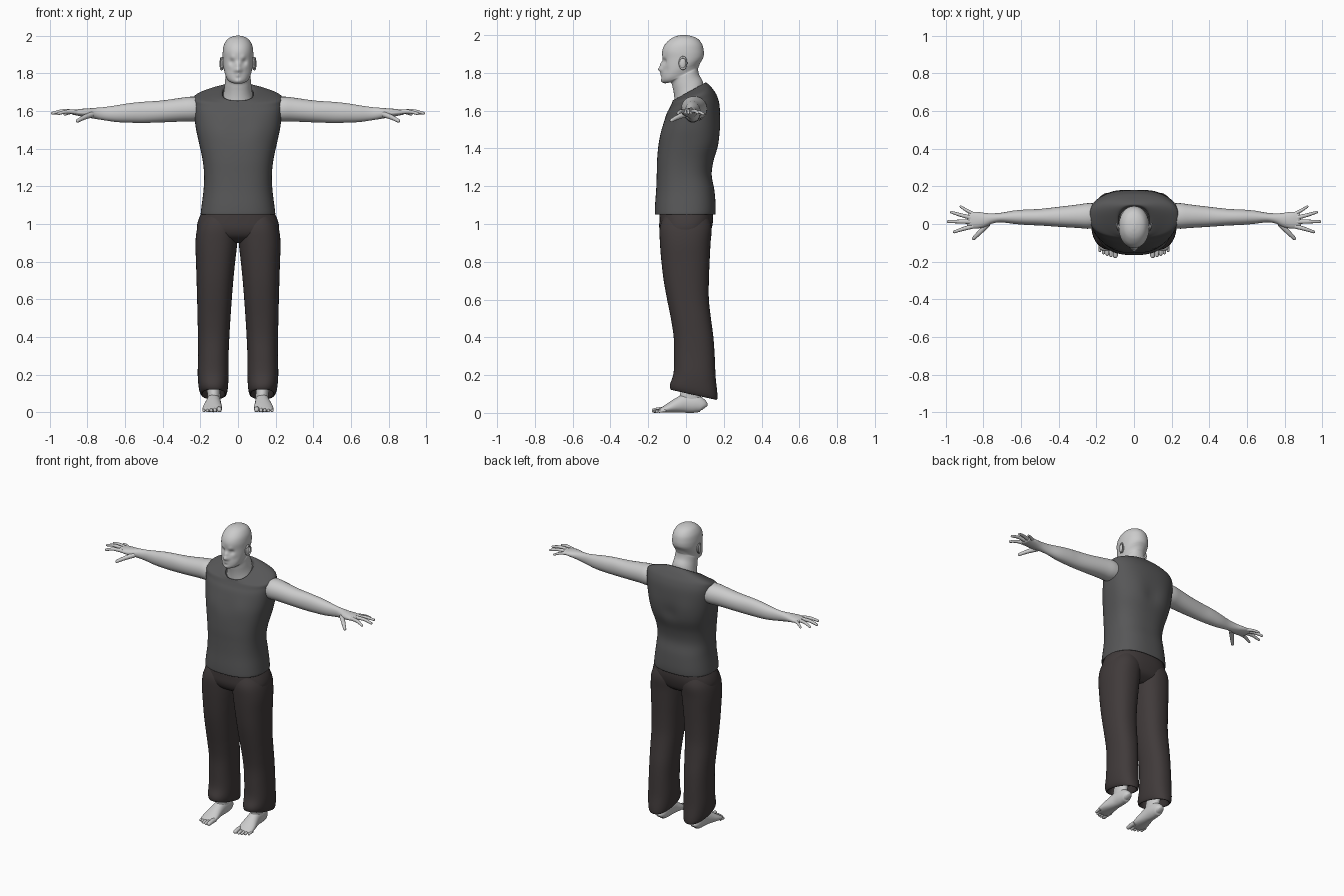
import bpy, bmesh, math
from mathutils import Vector


def material(name, rgb):
    m = bpy.data.materials.new(name)
    m.diffuse_color = (*rgb, 1)
    return m


SKIN = material("skin grey", (0.60, 0.60, 0.60))
SHIRT = material("shirt grey", (0.095, 0.095, 0.097))
TROUSER = material("trouser brown", (0.052, 0.043, 0.043))


def smooth_rows(rows, steps):
    """Catmull-Rom interpolation between rows of numbers."""
    out = []
    for i in range(len(rows) - 1):
        a, b, c, d = rows[max(i - 1, 0)], rows[i], rows[i + 1], rows[min(i + 2, len(rows) - 1)]
        for s in range(steps):
            t = s / steps
            out.append([0.5 * (2 * q + (r - p) * t + (2 * p - 5 * q + 4 * r - w) * t * t
                               + (3 * q - p - 3 * r + w) * t ** 3)
                        for p, q, r, w in zip(a, b, c, d)])
    return out + [list(rows[-1])]


def finish(name, bm, mat, mirror):
    bmesh.ops.recalc_face_normals(bm, faces=bm.faces)
    me = bpy.data.meshes.new(name)
    bm.to_mesh(me)
    bm.free()
    me.materials.append(mat)
    me.shade_smooth()
    me.set_sharp_from_angle(angle=math.radians(60))
    ob = bpy.data.objects.new(name, me)
    bpy.context.collection.objects.link(ob)
    if mirror:
        mod = ob.modifiers.new("mirror", 'MIRROR')
        mod.use_mirror_merge = False
    return ob


def skin_rings(name, rings, mat, mirror):
    bm = bmesh.new()
    vs = [[bm.verts.new(p) for p in r] for r in rings]
    n = len(vs[0])
    for a, b in zip(vs, vs[1:]):
        for i in range(n):
            bm.faces.new((a[i], a[(i + 1) % n], b[(i + 1) % n], b[i]))
    bm.faces.new(vs[0][::-1])
    bm.faces.new(vs[-1])
    return finish(name, bm, mat, mirror)


def outline(n, power):
    """Unit superellipse."""
    pts = []
    for i in range(n):
        c, s = math.cos(math.tau * i / n), math.sin(math.tau * i / n)
        pts.append((math.copysign(abs(c) ** (2 / power), c), math.copysign(abs(s) ** (2 / power), s)))
    return pts


def loft(name, rows, mat, power=2.0, n=40, steps=4, mirror=False):
    """Upright body; rows are z, x centre, half width, y front, y back, tilt."""
    rings = []
    for z, x, hx, yf, yb, tilt in smooth_rows(rows, steps):
        ring = []
        for c, s in outline(n, power):
            y = (yf + yb) / 2 + s * (yb - yf) / 2
            ring.append((x + c * hx, y, z + tilt * (y - 0.03)))
        rings.append(ring)
    return skin_rings(name, rings, mat, mirror)


def tube(name, rows, mat=SKIN, n=20, steps=4):
    """Mirrored limb along a path with a rounded tip; rows are x, y, z, side radius, up radius."""
    rows = smooth_rows(rows, steps)
    d = (Vector(rows[-1][:3]) - Vector(rows[-2][:3])).normalized()
    end, ra, rb = Vector(rows[-1][:3]), rows[-1][3], rows[-1][4]
    for f in (0.4, 0.75, 0.95):
        k = math.sqrt(1 - f * f)
        rows.append([*(end + d * f * min(ra, rb)), ra * k, rb * k])
    rings = []
    for i, r in enumerate(rows):
        t = (Vector(rows[min(i + 1, len(rows) - 1)][:3]) - Vector(rows[max(i - 1, 0)][:3])).normalized()
        side = t.cross(Vector((0, 0, 1))).normalized()
        up = side.cross(t)
        rings.append([Vector(r[:3]) + side * c * r[3] + up * s * r[4] for c, s in outline(n, 2.1)])
    return skin_rings(name, rings, mat, True)


def sculpt(ob, bumps):
    """Push the surface near a point along y; bumps are x, y, z, radius, push."""
    for x, y, z, rad, push in bumps:
        for sx in ({x, -x}):
            for v in ob.data.vertices:
                v.co.y += push * math.exp(-((v.co - Vector((sx, y, z))).length / rad) ** 2)


def ellipsoid(name, loc, size, mat=SKIN):
    bm = bmesh.new()
    bmesh.ops.create_uvsphere(bm, u_segments=20, v_segments=12, radius=1)
    for v in bm.verts:
        v.co = Vector(a * b for a, b in zip(v.co, size)) + Vector(loc)
    return finish(name, bm, mat, True)


# head and neck
head = loft("head", [
    (1.66, 0, .083, -.058, .093, .5), (1.72, 0, .074, -.062, .090, .5),
    (1.77, 0, .069, -.070, .070, .5), (1.803, 0, .066, -.080, .064, .5),
    (1.815, 0, .064, -.110, .068, .5), (1.830, 0, .069, -.126, .075, .47),
    (1.845, 0, .075, -.129, .083, .38), (1.862, 0, .079, -.127, .090, .25),
    (1.885, 0, .081, -.124, .094, .1), (1.915, 0, .081, -.126, .094, 0),
    (1.950, 0, .075, -.112, .086, 0), (1.978, 0, .059, -.084, .065, 0),
    (1.993, 0, .037, -.056, .036, 0), (2.0, 0, .010, -.028, .004, 0)],
    SKIN, power=2.1, n=80, steps=6)

# nose, sockets, brows, lips and chin
sculpt(head, [
    (0, -.126, 1.820, .015, -.022), (0, -.125, 1.845, .013, -.012),
    (.012, -.125, 1.816, .010, -.006), (.031, -.112, 1.860, .016, .012),
    (.028, -.118, 1.884, .015, -.005), (0, -.128, 1.790, .013, -.006),
    (0, -.128, 1.776, .009, .004), (0, -.125, 1.757, .018, -.006),
    (.045, -.10, 1.815, .022, .004)])
ellipsoid("eyeball", (.031, -.093, 1.860), (.014, .012, .010))

# ears: a flat body with a raised rim
ellipsoid("ear", (.083, -.018, 1.850), (.010, .018, .032))
bpy.ops.mesh.primitive_torus_add(major_radius=.027, minor_radius=.005, major_segments=28, minor_segments=8)
rim = bpy.context.object
rim.name = "ear_rim"
for v in rim.data.vertices:
    x, y, z = v.co
    v.co = (.088 + z * .9 + x * .0 + y * .2, -.016 + y * .72, 1.852 + x * 1.15)
rim.data.materials.append(SKIN)
rim.data.shade_smooth()
rim.modifiers.new("mirror", 'MIRROR')

# sleeveless shirt, with turned-in hem and collar
shirt = loft("shirt", [
    (1.075, 0, .185, -.150, .142, 0), (1.052, 0, .192, -.160, .150, 0),
    (1.055, 0, .198, -.165, .156, 0), (1.10, 0, .193, -.164, .157, 0),
    (1.18, 0, .183, -.158, .150, 0), (1.26, 0, .180, -.155, .136, 0),
    (1.34, 0, .188, -.153, .147, 0), (1.43, 0, .207, -.144, .176, 0),
    (1.51, 0, .224, -.127, .181, .05), (1.60, 0, .235, -.104, .178, .15),
    (1.645, 0, .237, -.086, .164, .25), (1.675, 0, .228, -.076, .142, .35),
    (1.697, 0, .158, -.073, .118, .5), (1.709, 0, .092, -.068, .101, .55),
    (1.695, 0, .082, -.056, .090, .55)], SHIRT, power=2.5, n=64, steps=5)
sculpt(shirt, [(0, .18, 1.46, .05, -.010), (.10, -.14, 1.50, .06, -.006),
               (.11, .17, 1.52, .06, .004)])

# trousers: pelvis and two legs
loft("trouser_pelvis", [
    (.90, 0, .12, -.07, .07, 0), (.93, 0, .195, -.120, .115, 0),
    (.97, 0, .218, -.140, .134, 0), (1.02, 0, .211, -.141, .143, 0),
    (1.075, 0, .186, -.138, .140, 0)], TROUSER, power=2.4, n=48)
legs = [(.15, .075, .180, -.05, .13, -.2), (.105, .072, .186, -.07, .15, -.22),
        (.100, .062, .196, -.082, .164, -.22), (.13, .054, .208, -.084, .166, -.2),
        (.20, .050, .214, -.066, .157, -.1), (.30, .050, .212, -.063, .152, 0),
        (.40, .046, .212, -.065, .145, 0), (.50, .040, .215, -.080, .132, 0),
        (.60, .033, .217, -.100, .121, 0), (.70, .025, .220, -.118, .121, 0),
        (.80, .015, .223, -.130, .125, 0), (.90, .004, .226, -.138, .130, 0),
        (.98, .0, .216, -.139, .136, 0), (1.04, .01, .190, -.12, .12, 0)]
loft("trouser_leg", [(z, (xi + xo) / 2, (xo - xi) / 2, yf, yb, t) for z, xi, xo, yf, yb, t in legs],
     TROUSER, power=2.3, mirror=True)

# arm and palm
tube("arm", [
    (.16, .048, 1.605, .058, .055), (.235, .043, 1.610, .068, .066),
    (.30, .041, 1.607, .062, .063), (.40, .038, 1.598, .053, .058),
    (.50, .036, 1.593, .044, .056), (.57, .036, 1.590, .041, .052),
    (.64, .036, 1.586, .035, .045), (.71, .034, 1.586, .025, .035),
    (.76, .029, 1.588, .028, .029), (.80, .022, 1.590, .039, .024),
    (.84, .020, 1.592, .045, .019), (.875, .022, 1.593, .042, .013)], n=28)

# fingers and thumb: three path points each
digits = {
    "index_finger": ((.855, -.012, 1.594), (.910, -.027, 1.597), (.955, -.042, 1.586), .0100),
    "middle_finger": ((.860, .012, 1.595), (.930, .013, 1.600), (.986, .013, 1.588), .0100),
    "ring_finger": ((.860, .032, 1.595), (.922, .048, 1.598), (.970, .063, 1.588), .0095),
    "little_finger": ((.845, .048, 1.592), (.888, .072, 1.592), (.920, .092, 1.582), .0085),
    "thumb": ((.775, .002, 1.582), (.818, -.043, 1.566), (.852, -.077, 1.548), .0125)}
for name, (a, b, c, r) in digits.items():
    tube(name, [(*a, r * 1.25, r * 1.25), (*b, r, r), (*c, r * .75, r * .75)], n=14)

# ankle, foot and toes
loft("ankle", [(.03, .128, .032, -.02, .088, 0), (.08, .128, .034, -.035, .080, 0),
               (.14, .130, .036, -.02, .085, 0), (.22, .130, .042, -.02, .10, 0)],
     SKIN, n=24, mirror=True)
tube("foot", [
    (.128, .099, .026, .016, .018), (.128, .088, .036, .029, .034),
    (.128, .050, .048, .036, .048), (.129, .000, .050, .038, .050),
    (.132, -.040, .041, .043, .041), (.135, -.080, .029, .050, .029),
    (.137, -.112, .019, .051, .019), (.137, -.130, .014, .046, .013)], n=28)
for i in range(5):
    r = .0140 if i == 0 else .0105 - .0006 * i
    x, tip = .099 + .0195 * i + (.004 if i else 0), -.169 + .0017 * i * i
    tube("toe_%d" % (i + 1), [(x, -.105, r + .003, r, r), (x, (tip - .105) / 2, r + .003, r, r),
                              (x, tip, r * .9, r * .92, r * .88)], n=14)
